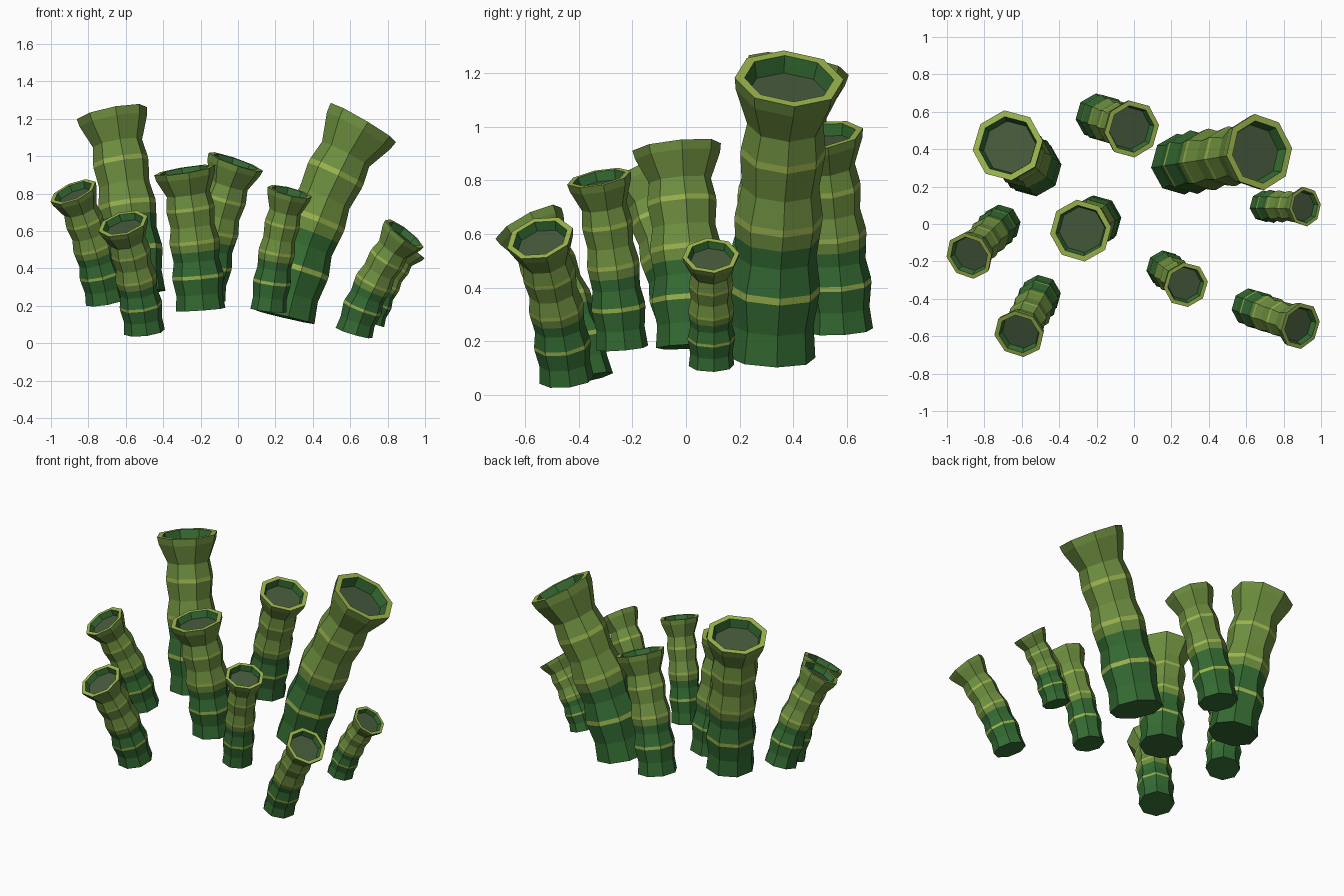
import bpy, bmesh, math
from mathutils import Vector

if "Cube" in bpy.data.objects:
    bpy.data.objects.remove(bpy.data.objects["Cube"])


def mat(name, col):
    m = bpy.data.materials.new(name)
    m.diffuse_color = (*col, 1)
    m.use_nodes = True
    m.node_tree.nodes["Principled BSDF"].inputs["Base Color"].default_value = m.diffuse_color
    return m


MATS = [mat("dark_green", (.034, .145, .032)), mat("olive_green", (.155, .275, .050)),
        mat("light_band", (.33, .46, .076)), mat("hollow_green", (.060, .100, .044))]
DARK, OLIVE, LIGHT, HOLLOW = range(4)

# profile rings: (fraction of length, radius relative to rim, colour of the strip above)
PROFILE = [
    (0.00, .80, DARK), (0.11, .745, DARK), (0.225, .83, LIGHT), (0.25, .83, DARK),
    (0.35, .735, DARK), (0.42, .775, OLIVE), (0.475, .805, LIGHT), (0.50, .805, OLIVE),
    (0.60, .71, OLIVE), (0.715, .78, LIGHT), (0.74, .775, OLIVE),
    (0.83, .70, OLIVE), (0.955, .96, OLIVE), (1.00, 1.00, LIGHT),
    (1.00, .82, DARK), (0.945, .74, HOLLOW),
]
SIDES = 8


def tube(name, base, top, rim):
    base, top = Vector(base), Vector(top)
    axis = top - base
    up = Vector((0, 0, 1))
    # stem leans less at the foot and more at the mouth
    foot = (axis.normalized() * .6 + up * .4).normalized()
    ctrl = base + foot * axis.length * .5
    bm = bmesh.new()
    rings = []
    for t, r, _ in PROFILE:
        c = base * (1 - t) ** 2 + ctrl * 2 * t * (1 - t) + top * t * t
        tan = (ctrl - base) * (1 - t) + (top - ctrl) * t
        q = up.rotation_difference(tan.normalized())
        ring = []
        for k in range(SIDES):
            a = math.tau * k / SIDES + .12
            ring.append(bm.verts.new(c + q @ Vector((math.cos(a), math.sin(a), 0)) * r * rim))
        rings.append(ring)
    for i in range(len(rings) - 1):
        lo, hi = rings[i], rings[i + 1]
        for k in range(SIDES):
            n = (k + 1) % SIDES
            f = bm.faces.new((lo[k], lo[n], hi[n], hi[k]))
            f.material_index = PROFILE[i][2]
    bm.faces.new(rings[0][::-1]).material_index = DARK
    bm.faces.new(rings[-1]).material_index = HOLLOW
    me = bpy.data.meshes.new(name)
    bm.to_mesh(me)
    bm.free()
    for m in MATS:
        me.materials.append(m)
    bpy.context.collection.objects.link(bpy.data.objects.new(name, me))


# stems: base centre, mouth centre, rim radius
STEMS = [
    ((-.54, .30, .27), (-.675, .42, 1.23), .192),
    ((-.20, .02, .18), (-.285, -.035, .925), .167),
    ((-.71, .00, .22), (-.882, -.17, .81), .132),
    ((.163, -.238, .175), (.277, -.325, .81), .122),
    ((.25, .32, .14), (.67, .385, 1.18), .205),
    ((-.50, -.38, .06), (-.615, -.588, .64), .138),
    ((.70, .095, .11), (.915, .093, .52), .107),
    ((.62, -.445, .055), (.89, -.545, .585), .128),
    ((-.19, .575, .24), (-.012, .508, .97), .155),
]
for i, s in enumerate(STEMS):
    tube("hollow_stem_%d" % (i + 1), *s)
